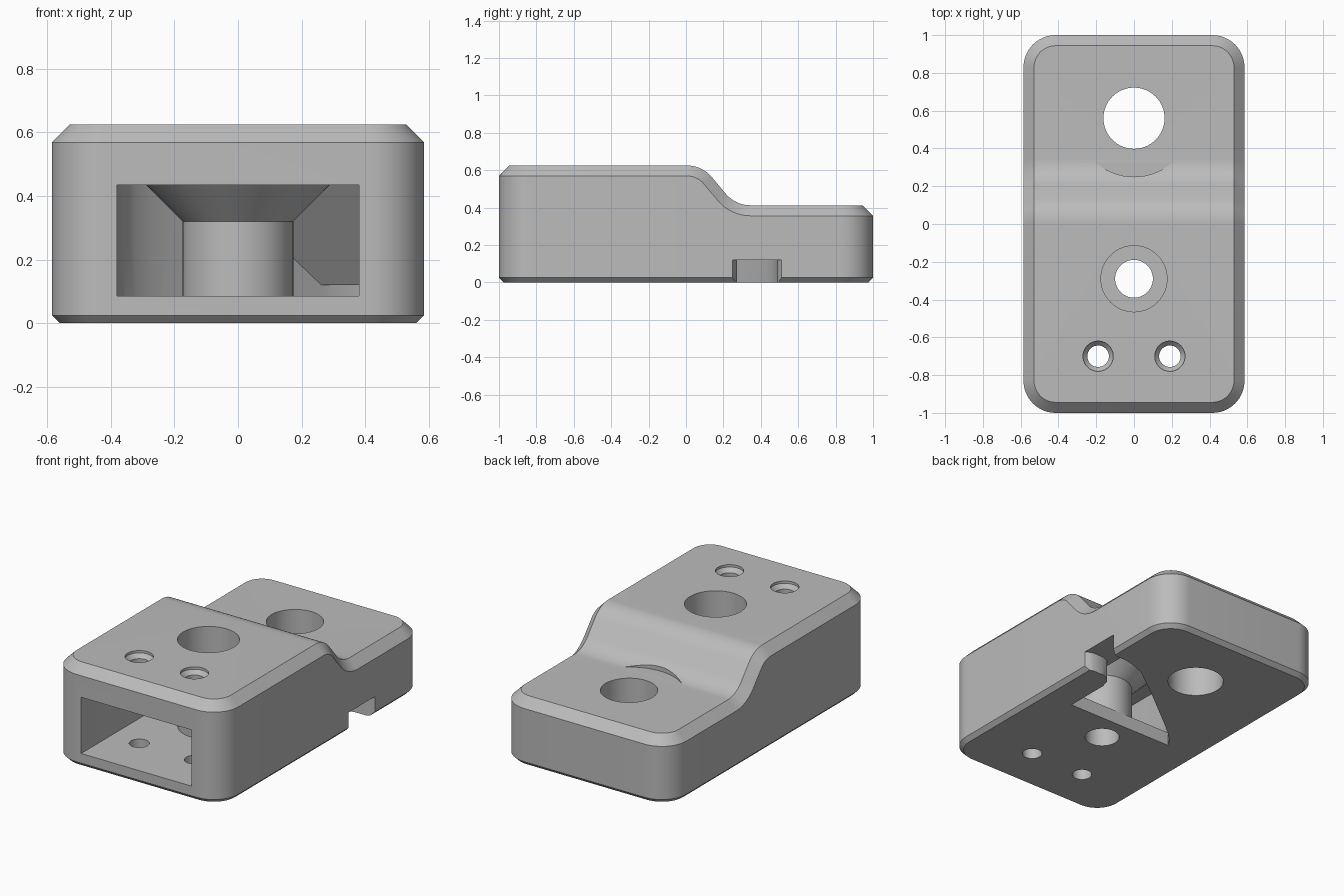
import bpy, bmesh, math

if "Cube" in bpy.data.objects:
    bpy.data.objects.remove(bpy.data.objects["Cube"])

HALF_W, HALF_L, TOP, LOW = 0.585, 1.0, 0.625, 0.412
CORNER, TOP_CUT, FOOT_CUT = 0.17, 0.056, 0.025
HOLE_Y, REAR_Y = -0.29, 0.56

grey = bpy.data.materials.new("plain grey")
grey.use_nodes = True
grey.diffuse_color = (0.5, 0.5, 0.5, 1)
grey.node_tree.nodes["Principled BSDF"].inputs["Base Color"].default_value = (0.5, 0.5, 0.5, 1)


def finish(name, bm):
    bmesh.ops.recalc_face_normals(bm, faces=bm.faces)
    mesh = bpy.data.meshes.new(name)
    bm.to_mesh(mesh)
    bm.free()
    mesh.materials.append(grey)
    obj = bpy.data.objects.new(name, mesh)
    bpy.context.collection.objects.link(obj)
    return obj


def prism(name, outline, place, lo, hi):
    """Extrude a 2D outline; place(u, v, w) gives the 3D point."""
    bm = bmesh.new()
    ends = [[bm.verts.new(place(u, v, w)) for u, v in outline] for w in (lo, hi)]
    for ring in ends:
        bm.faces.new(ring)
    for i in range(len(outline)):
        j = (i + 1) % len(outline)
        bm.faces.new((ends[0][i], ends[0][j], ends[1][j], ends[1][i]))
    return finish(name, bm)


def turned(name, x, y, profile, sides=64):
    """Solid of revolution from (radius, z) pairs about a vertical axis."""
    bm = bmesh.new()
    rings = [[bm.verts.new((x + r * math.cos(math.tau * k / sides),
                            y + r * math.sin(math.tau * k / sides), z))
              for k in range(sides)] for r, z in profile]
    bm.faces.new(rings[0])
    bm.faces.new(rings[-1])
    for a, b in zip(rings, rings[1:]):
        for k in range(sides):
            n = (k + 1) % sides
            bm.faces.new((a[k], a[n], b[n], b[k]))
    return finish(name, bm)


def combine(target, tool, operation):
    mod = target.modifiers.new("combine", 'BOOLEAN')
    mod.operation, mod.object, mod.solver = operation, tool, 'EXACT'
    bpy.context.view_layer.objects.active = target
    bpy.ops.object.modifier_apply(modifier=mod.name)
    bpy.data.objects.remove(tool)


# Stepped top: two tangent arcs joined by a straight slope, as (y, z, angle)
STEP_Y, STEP_R, TILT, STEPS = 0.005, 0.173, math.radians(50), 12
angles = [TILT * i / STEPS for i in range(STEPS + 1)]
step = [(STEP_Y + STEP_R * math.sin(a), TOP - STEP_R * (1 - math.cos(a)), a) for a in angles]
END_Y = STEP_Y + 0.34
step += [(END_Y - STEP_R * math.sin(a), LOW + STEP_R * (1 - math.cos(a)), a) for a in reversed(angles)]


def half_ring(inset, level):
    """Right half of the outline from front to back; level picks the height."""
    r = CORNER - inset
    cx, cy = HALF_W - CORNER, HALF_L - CORNER
    arc = [math.pi / 2 * i / 12 for i in range(13)]
    height = {"foot": (0, 0), "base": (FOOT_CUT, FOOT_CUT),
              "shoulder": (TOP - TOP_CUT, LOW - TOP_CUT), "top": (TOP, LOW)}[level]
    pts = [(cx + r * math.sin(a), -cy - r * math.cos(a), height[0]) for a in arc]
    for y, z, a in step:
        if level == "top":
            pts.append((HALF_W - inset, y, z))
        elif level == "shoulder":
            pts.append((HALF_W, y - TOP_CUT * math.sin(a), z - TOP_CUT * math.cos(a)))
        else:
            pts.append((HALF_W - inset, y, height[0]))
    pts += [(cx + r * math.cos(a), cy + r * math.sin(a), height[1]) for a in arc]
    return pts


# Main block with chamfered rims
bm = bmesh.new()
rings = []
for inset, level in ((FOOT_CUT, "foot"), (0, "base"), (0, "shoulder"), (TOP_CUT, "top")):
    pts = half_ring(inset, level)
    loop = pts + [(-x, y, z) for x, y, z in reversed(pts)]
    rings.append([bm.verts.new(p) for p in loop])
count = len(rings[0])
for a, b in zip(rings, rings[1:]):
    for k in range(count):
        n = (k + 1) % count
        bm.faces.new((a[k], a[n], b[n], b[k]))
for ring in (rings[0], rings[-1]):
    for k in range(count // 2 - 1):
        bm.faces.new((ring[k], ring[k + 1], ring[count - 2 - k], ring[count - 1 - k]))
block = finish("clamp_block", bm)

# Cavity: plan shape crossed with a side profile that slopes down to the outlet
plan = [(0.38, -1.1), (0.38, 0.465), (0.31, 0.435), (0.125, 0.30), (-0.19, 0.055),
        (-0.26, -0.002), (-0.32, -0.06), (-0.36, -0.12), (-0.38, -0.2), (-0.38, -1.1)]
side = [(-1.2, 0.085), (-0.115, 0.085), (-0.115, -0.1), (0.7, -0.1),
        (0.7, 0.12), (0.4, 0.12), (0.16, 0.435), (-1.2, 0.435)]
cavity = prism("cavity", plan, lambda u, v, w: (u, v, w), -0.2, 0.6)
combine(cavity, prism("cavity_side", side, lambda u, v, w: (w, u, v), -0.6, 0.6), 'INTERSECT')
combine(block, cavity, 'DIFFERENCE')

# Side outlet with flared mouth
mouth = [(0.35, 0.15), (0.38, 0.17), (0.395, 0.225), (0.42, 0.255), (0.46, 0.272),
         (0.54, 0.272), (0.565, 0.262), (0.60, 0.24), (0.60, 0.52), (0.565, 0.498),
         (0.54, 0.488), (0.47, 0.488), (0.42, 0.478), (0.38, 0.463), (0.35, 0.44)]
combine(block, prism("outlet", mouth, lambda u, v, w: (u, v, w), -0.1, 0.12), 'DIFFERENCE')

# Screw boss inside the cavity
combine(block, turned("screw_boss", 0, HOLE_Y,
                      [(0.174, 0.05), (0.174, 0.32), (0.304, 0.45)]), 'UNION')

# Counterbored screw hole, rear hole with its clearance, and small countersunk holes
combine(block, turned("screw_hole", 0, HOLE_Y,
                      [(0.1, -0.1), (0.1, 0.36), (0.175, 0.36), (0.175, 0.8)]), 'DIFFERENCE')
combine(block, turned("rear_hole", 0, REAR_Y, [(0.162, -0.1), (0.162, 0.8)]), 'DIFFERENCE')
combine(block, turned("rear_clearance", 0, REAR_Y,
                      [(0.31, LOW + 0.0005), (0.31, 0.8)]), 'DIFFERENCE')
for sx in (-1, 1):
    combine(block, turned("pin_hole", sx * 0.19, -0.7,
                          [(0.057, -0.1), (0.057, 0.585), (0.08, 0.61), (0.08, 0.8)], 40), 'DIFFERENCE')

# Smooth curved walls, crisp rims
for obj in bpy.context.selected_objects:
    obj.select_set(False)
block.select_set(True)
bpy.context.view_layer.objects.active = block
bpy.ops.object.shade_smooth_by_angle(angle=math.radians(25))
